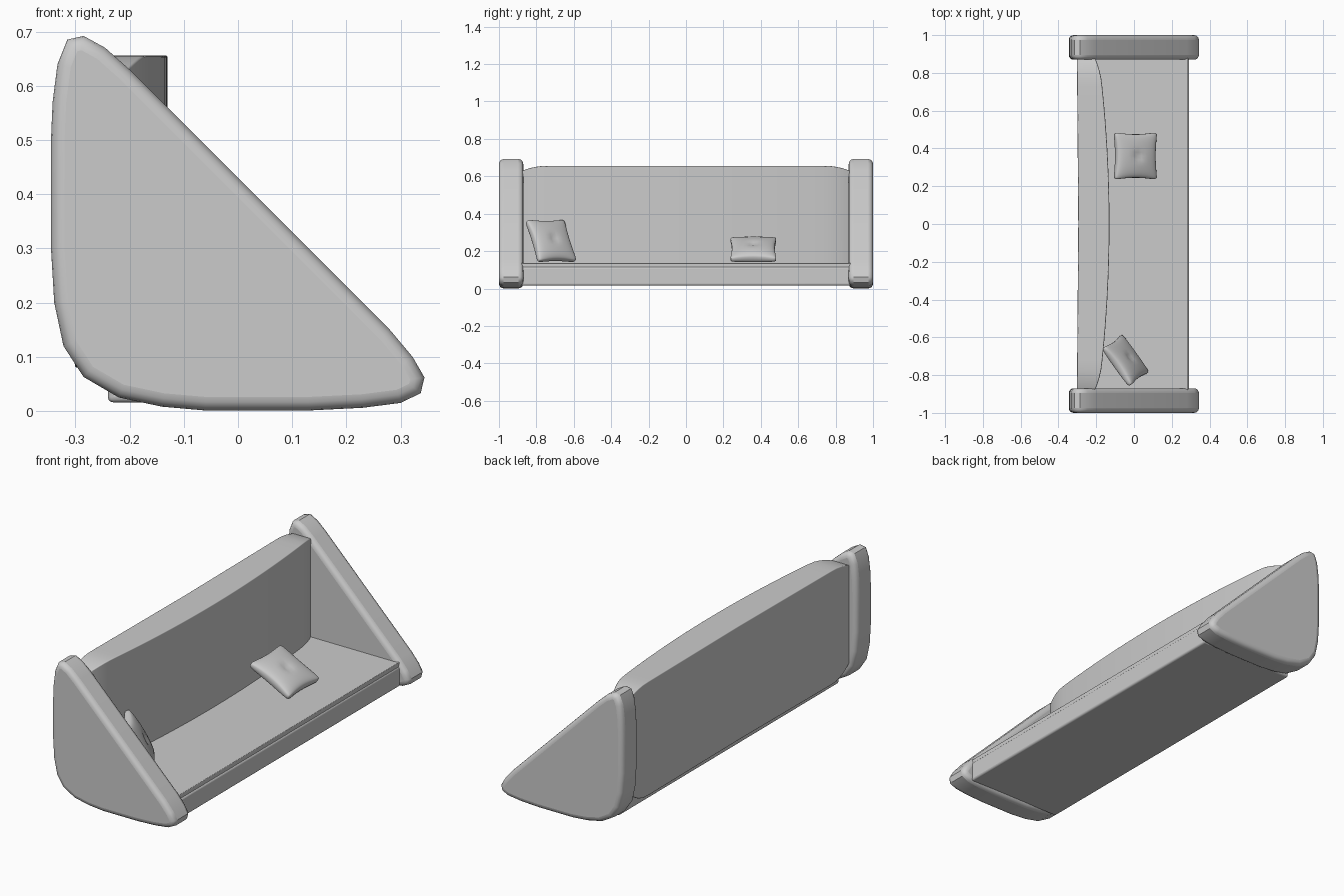
import bpy, bmesh, math
from mathutils import Matrix, Vector

cube = bpy.data.objects.get("Cube")
if cube:
    bpy.data.objects.remove(cube)

grey = bpy.data.materials.new("light_grey")
grey.use_nodes = True
COLOUR = (0.6, 0.6, 0.6, 1)
grey.diffuse_color = COLOUR
grey.node_tree.nodes["Principled BSDF"].inputs["Base Color"].default_value = COLOUR


def finish(name, bm, bevel=0, segments=3, limit=35, smooth=40):
    """Turn a bmesh into a smooth-shaded object with rounded edges."""
    bmesh.ops.recalc_face_normals(bm, faces=bm.faces)
    mesh = bpy.data.meshes.new(name)
    bm.to_mesh(mesh)
    bm.free()
    mesh.materials.append(grey)
    ob = bpy.data.objects.new(name, mesh)
    bpy.context.collection.objects.link(ob)
    if bevel:
        mod = ob.modifiers.new("rounded_edges", "BEVEL")
        mod.width, mod.segments = bevel, segments
        mod.limit_method, mod.angle_limit = "ANGLE", math.radians(limit)
    bpy.ops.object.select_all(action="DESELECT")
    ob.select_set(True)
    bpy.context.view_layer.objects.active = ob
    bpy.ops.object.shade_smooth_by_angle(angle=math.radians(smooth))
    return ob


def loft(bm, rings):
    """Skin a list of closed rings and cap both ends."""
    rings = [[bm.verts.new(p) for p in ring] for ring in rings]
    for a, b in zip(rings, rings[1:]):
        for i in range(len(a)):
            j = (i + 1) % len(a)
            bm.faces.new((a[i], a[j], b[j], b[i]))
    bm.faces.new(rings[0])
    bm.faces.new(rings[-1])


def box(name, x0, x1, y, z0, z1, bevel):
    bm = bmesh.new()
    loft(bm, [[(x0, s, z0), (x1, s, z0), (x1, s, z1), (x0, s, z1)] for s in (-y, y)])
    return finish(name, bm, bevel)


# Rounded triangular end panels
PANEL = [(-.285, .692), (-.245, .67), (-.2, .63), (.28, .15), (.322, .1),
         (.344, .062), (.337, .033), (.3, .015), (.23, .006), (.13, .001),
         (-.06, .001), (-.14, .008), (-.22, .025), (-.285, .063), (-.322, .12),
         (-.339, .2), (-.345, .3), (-.345, .5), (-.342, .57), (-.333, .64), (-.315, .685)]
for side, name in ((1, "left_end_panel"), (-1, "right_end_panel")):
    bm = bmesh.new()
    loft(bm, [[(x, side * y, z) for x, z in PANEL] for y in (.87, 1)])
    finish(name, bm, .025, 4, 60)

# Seat base and the thin seat pad on it
box("seat_base", -.24, .292, .88, .016, .116, .01)
box("seat_pad", -.23, .287, .88, .112, .136, .003)


# Backrest: straight behind, bulging forward in the middle, eased at the ends
def back_section(y):
    t = abs(y) / .875
    ease = max(0, (t - .85) / .15) ** 2
    front = -.13 - .055 * t * t - .02 * ease
    low, high = .08 + .06 * ease, .656 - .026 * ease
    back = -.295 - .007 * t
    return [(back, y, low), (front, y, low), (front, y, high), (back, y, high)]


bm = bmesh.new()
steps = 32
loft(bm, [back_section(.875 * math.sin(math.pi * (i / steps - .5))) for i in range(steps + 1)])
finish("backrest", bm, .032, 4, 50)


# Scatter cushions: pinched edges, puffed middle and a shallow tuft
def cushion(name, centre, across, up, half=.128, puff=.032, n=20):
    u, v = Vector(across).normalized(), Vector(up).normalized()
    w = u.cross(v)
    bm = bmesh.new()
    for side in (1, -1):
        grid = []
        for i in range(n + 1):
            for j in range(n + 1):
                a, b = (math.sin(math.pi * (k / n - .5)) for k in (i, j))
                fill = max(0, (1 - a * a) * (1 - b * b))
                height = puff * fill ** .4 - .012 * math.exp(-(a * a + b * b) / .03) + .006
                x = half * a * (1 - .1 * (1 - b * b) * a * a)
                y = half * b * (1 - .1 * (1 - a * a) * b * b)
                corner = 1 - .07 * (a * b) ** 8
                edge = i in (0, n) or j in (0, n)
                grid.append(bm.verts.new((x * corner, y * corner, 0 if edge else side * height)))
        for i in range(n):
            for j in range(n):
                k = i * (n + 1) + j
                bm.faces.new((grid[k], grid[k + 1], grid[k + n + 2], grid[k + n + 1]))
    bmesh.ops.remove_doubles(bm, verts=bm.verts, dist=.0002)
    pose = Matrix((u, v, w)).transposed().to_4x4()
    bm.transform(Matrix.Translation(centre) @ pose)
    finish(name, bm, smooth=80)


lean = math.radians(27)
cushion("loose_cushion", (.007, .36, .209), (0, 1, 0), (-math.cos(lean), 0, math.sin(lean)))
lean = math.radians(62)
cushion("corner_cushion", (-.045, -.722, .254), (-.58, .81, 0),
        (-.81 * math.cos(lean), -.58 * math.cos(lean), math.sin(lean)))
